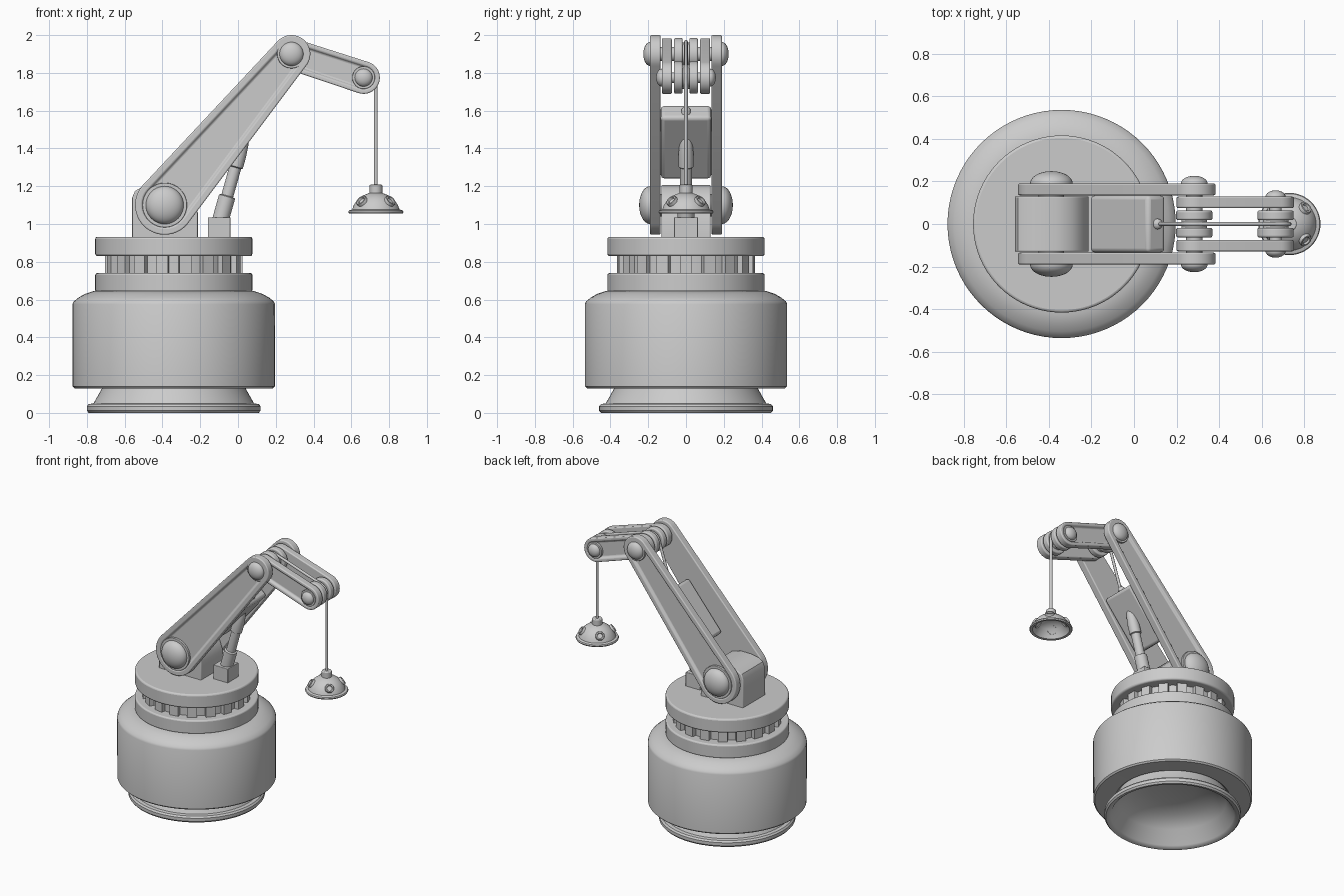
import bpy, bmesh
from math import sin, cos, pi, atan2, radians
from mathutils import Vector, Matrix

old = bpy.data.objects.get("Cube")
if old:
    bpy.data.objects.remove(old, do_unlink=True)

grey = bpy.data.materials.new("light grey")
grey.use_nodes = True
grey.diffuse_color = (0.6, 0.6, 0.6, 1)
grey.node_tree.nodes["Principled BSDF"].inputs["Base Color"].default_value = (0.6, 0.6, 0.6, 1)

AXIS = -0.34                      # x of the turning base
SHOULDER = Vector((-0.388, 0, 1.10))
ELBOW = Vector((0.283, 0, 1.90))
TIP = Vector((0.665, 0, 1.775))
LAMP_X = 0.73


def finish(name, bm, bevel=0, mirror=False, angle=35):
    bmesh.ops.remove_doubles(bm, verts=bm.verts, dist=1e-5)
    bmesh.ops.recalc_face_normals(bm, faces=bm.faces)
    mesh = bpy.data.meshes.new(name)
    bm.to_mesh(mesh)
    bm.free()
    mesh.materials.append(grey)
    ob = bpy.data.objects.new(name, mesh)
    bpy.context.collection.objects.link(ob)
    bpy.ops.object.select_all(action='DESELECT')
    ob.select_set(True)
    bpy.context.view_layer.objects.active = ob
    bpy.ops.object.shade_smooth_by_angle(angle=radians(angle))
    if bevel:
        mod = ob.modifiers.new("bevel", 'BEVEL')
        mod.width, mod.segments = bevel, 3
        mod.limit_method, mod.angle_limit = 'ANGLE', radians(40)
    if mirror:
        mod = ob.modifiers.new("mirror", 'MIRROR')
        mod.use_axis = (False, True, False)
        mod.use_mirror_merge = False
    return ob


def lathe(name, profile, place, bevel=0, mirror=False, steps=64):
    """Turn (radius, height) points around local z."""
    bm = bmesh.new()
    vs = [bm.verts.new((r, 0, h)) for r, h in profile]
    es = [bm.edges.new(p) for p in zip(vs, vs[1:])]
    bmesh.ops.spin(bm, geom=vs + es, axis=(0, 0, 1), cent=(0, 0, 0),
                   angle=2 * pi, steps=steps, use_duplicate=False)
    bm.transform(place)
    return finish(name, bm, bevel, mirror)


def at(x, y, z):
    return Matrix.Translation((x, y, z))


def disc(r, a, b):
    return [(0, a), (r, a), (r, b), (0, b)]


def aim(a, b):
    """Frame at a with local z towards b."""
    return Matrix.Translation(a) @ (b - a).to_track_quat('Z', 'Y').to_matrix().to_4x4()


def sideways(p):
    """Frame at p with local z along +y."""
    return Matrix.Translation(p) @ Matrix.Rotation(-pi / 2, 4, 'X')


def prism(name, outline, y0, y1, bevel=0, mirror=False, panel=0):
    """Extrude an (x, z) outline along y, with an optional sunk panel on the y1 side."""
    bm = bmesh.new()
    face = bm.faces.new([bm.verts.new((x, y0, z)) for x, z in outline])
    res = bmesh.ops.extrude_face_region(bm, geom=[face])
    moved = [g for g in res["geom"] if isinstance(g, bmesh.types.BMVert)]
    bmesh.ops.translate(bm, verts=moved, vec=(0, y1 - y0, 0))
    bmesh.ops.recalc_face_normals(bm, faces=bm.faces)
    if panel:
        cap = [g for g in res["geom"] if isinstance(g, bmesh.types.BMFace)]
        bmesh.ops.inset_region(bm, faces=cap, thickness=panel, use_even_offset=True)
        bmesh.ops.inset_region(bm, faces=cap, thickness=0.008, depth=-0.016, use_even_offset=True)
    return finish(name, bm, bevel, mirror)


def capsule(a, ra, b, rb, n=20):
    """Outline of a tapered bar with round ends."""
    d = atan2(b.z - a.z, b.x - a.x)
    pts = []
    for c, r, start in ((a, ra, d + pi / 2), (b, rb, d - pi / 2)):
        for i in range(n + 1):
            t = start + pi * i / n
            pts.append((c.x + r * cos(t), c.z + r * sin(t)))
    return pts


def dome(r, h, base):
    arc = [(r * cos(pi / 2 * i / 10), base + h * sin(pi / 2 * i / 10)) for i in range(11)]
    return [(0, base - 0.02), (r, base - 0.02)] + arc[:-1] + [(0, base + h)]


# Turning base
centre = at(AXIS, 0, 0)
lathe("flared_foot", [(0, .2), (.15, .195), (.27, .17), (.36, .11), (.415, .015), (.43, .003),
                      (.45, 0), (.46, .012), (.46, .035), (.45, .047), (.425, .05),
                      (.38, .13), (.37, .16)], centre, steps=80)
lathe("drum", [(.36, .16), (.39, .135), (.525, .13), (.535, .14), (.536, .575), (.53, .59),
               (.505, .61), (.47, .63), (.425, .645), (0, .645)], centre, steps=80)
lathe("lower_disc", disc(.416, .64, .74), centre, .01, steps=80)
lathe("ring_core", disc(.335, .73, .84), centre)
lathe("upper_disc", disc(.416, .83, .932), centre, .012, steps=80)

bm = bmesh.new()
for i in range(18):
    turn = centre @ Matrix.Rotation(2 * pi * i / 18, 4, 'Z') @ at(.335, 0, .785)
    bmesh.ops.create_cube(bm, size=1, matrix=turn @ Matrix.Diagonal((.06, .065, .1, 1)))
finish("ring_teeth", bm)

# Shoulder block
prism("shoulder_block", [(-.56, .92), (-.56, 1.14), (-.545, 1.175), (-.51, 1.195), (-.45, 1.207),
                         (-.36, 1.207), (-.29, 1.185), (-.24, 1.13), (-.213, 1.06), (-.213, .92)],
      -.13, .13, .006)

# Main arm, second link and their pins
prism("main_arm_plate", capsule(SHOULDER, .157, ELBOW, .1), .135, .19, .007, True, .036)
prism("link_plate", capsule(ELBOW, .083, TIP, .086), .075, .128, .007, True, .024)
for name, p, boss, r, face, out in (("shoulder", SHOULDER, .118, .1, .19, .058),
                                    ("elbow", ELBOW, .076, .063, .19, .036),
                                    ("tip", TIP, .06, .047, .128, .03)):
    place = sideways(p)
    lathe(name + "_boss", disc(boss, face - .03, face), place, .003, True, 40)
    lathe(name + "_cap", dome(r, out, face), place, mirror=True, steps=40)
    lathe(name + "_axle", disc(r * .6, -face, face), place, steps=32)
for name, p in (("elbow", ELBOW), ("tip", TIP)):
    lathe(name + "_pulley", disc(.085, .018, .063), sideways(p), .008, True, 40)
    lathe(name + "_pulley_hub", disc(.06, -.02, .02), sideways(p), steps=40)

# Filler box between the arm plates
along = (ELBOW - SHOULDER).normalized()
up = Vector((-along.z, 0, along.x))
corners = [SHOULDER + along * s + up * n for s, n in ((.27, -.115), (.70, -.115), (.70, -.005), (.27, -.005))]
prism("arm_filler", [(c.x, c.z) for c in corners], -.134, .134, .02)

# Piston
foot = [(-.16, .92), (-.04, .92), (-.04, 1.035), (-.16, 1.035)]
prism("piston_foot", foot, -.063, .063, .004)
low, high = Vector((-.093, 0, 1.02)), Vector((.045, 0, 1.51))
lathe("piston", [(0, 0), (.044, 0), (.044, .13), (.032, .135), (.032, .29), (.04, .295),
                 (.04, .36), (.035, .42), (.022, .48), (0, .51)], aim(low, high), steps=32)

# Cable over both pulleys
curve = bpy.data.curves.new("cable", 'CURVE')
curve.dimensions, curve.bevel_depth, curve.bevel_resolution = '3D', .01, 3
curve.use_fill_caps = True
path = [(.11, 1.57)]
path += [(ELBOW.x + .065 * cos(t), ELBOW.z + .065 * sin(t)) for t in (radians(d) for d in range(150, 70, -15))]
path += [(TIP.x + .065 * cos(t), TIP.z + .065 * sin(t)) for t in (radians(d) for d in range(75, -1, -15))]
path += [(LAMP_X, 1.17)]
spline = curve.splines.new('POLY')
spline.points.add(len(path) - 1)
for point, (x, z) in zip(spline.points, path):
    point.co = (x, 0, z, 1)
curve.materials.append(grey)
cable = bpy.data.objects.new("cable", curve)
bpy.context.collection.objects.link(cable)
lathe("cable_anchor", dome(.025, .02, 0), at(.11, 0, 1.6), steps=24)

# Hanging lamp
hang = at(LAMP_X, 0, 0)
lathe("lamp_shade", [(0, 1.145), (.05, 1.138), (.09, 1.115), (.118, 1.07), (.125, 1.058), (.142, 1.056),
                     (.146, 1.064), (.142, 1.072), (.125, 1.077), (.117, 1.1), (.098, 1.128),
                     (.07, 1.15), (.035, 1.164), (0, 1.167)], hang, steps=48)
lathe("lamp_collar", disc(.034, 1.15, 1.208), hang, .006, steps=32)
for i in range(4):
    tilt = hang @ Matrix.Rotation(pi / 4 + i * pi / 2, 4, 'Z') @ at(.1, 0, 1.117) @ Matrix.Rotation(radians(52), 4, 'Y')
    lathe("lamp_stud", [(0, .006), (.017, .006), (.02, .016), (.028, .016), (.031, .01), (.031, -.02)],
          tilt, steps=24)
